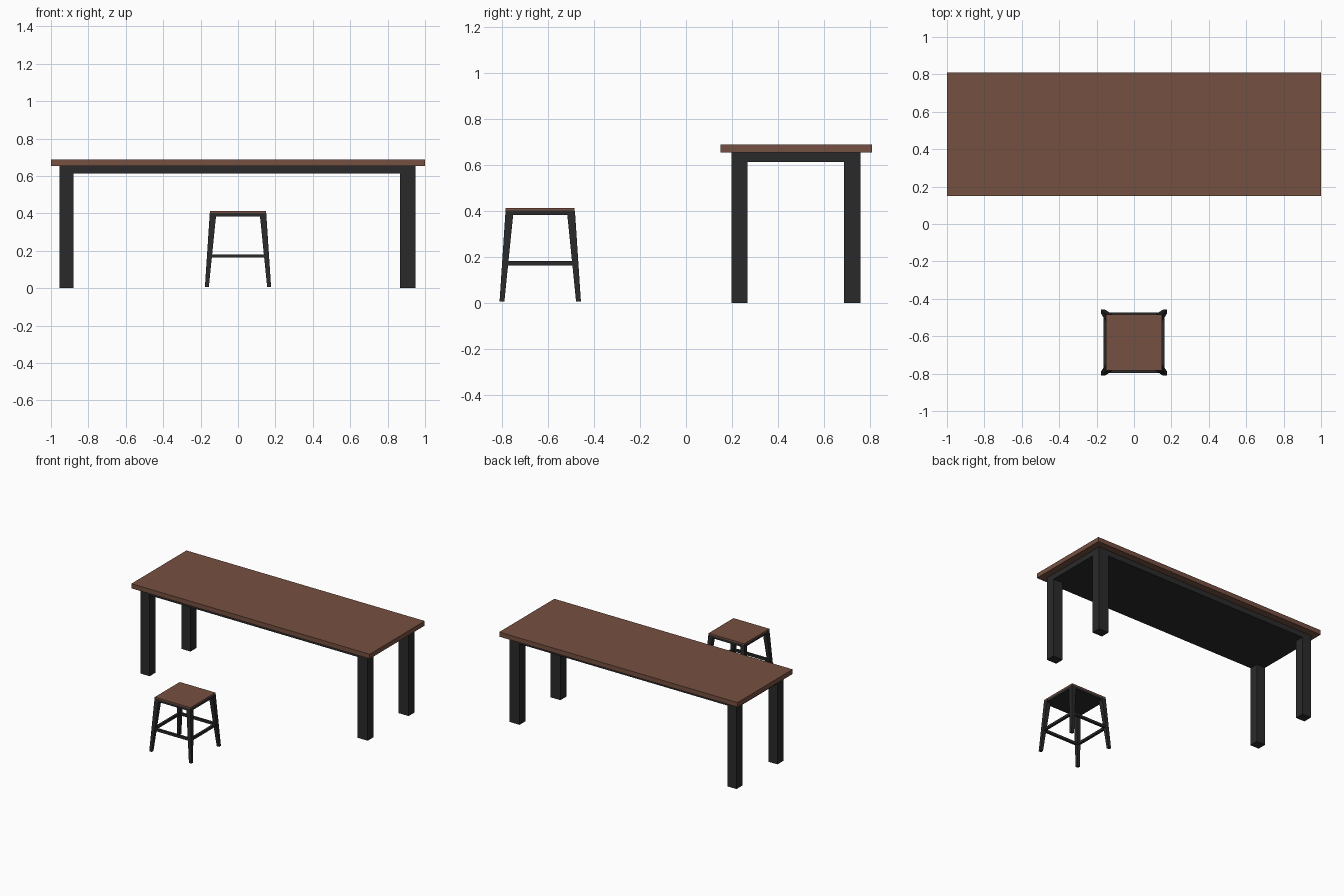
import bpy

if "Cube" in bpy.data.objects:
    bpy.data.objects.remove(bpy.data.objects["Cube"])


def material(name, rgb):
    m = bpy.data.materials.new(name)
    m.diffuse_color = (*rgb, 1)
    m.use_nodes = True
    m.node_tree.nodes["Principled BSDF"].inputs["Base Color"].default_value = m.diffuse_color
    return m


WOOD = material("brown wood", (0.18, 0.08, 0.052))
METAL = material("black metal", (0.023, 0.023, 0.023))


def frustum(name, low, high, z0, z1, mat):
    """Block between two rectangles, each given as (x0, x1, y0, y1)."""
    verts = []
    for (x0, x1, y0, y1), z in ((low, z0), (high, z1)):
        verts += [(x0, y0, z), (x1, y0, z), (x1, y1, z), (x0, y1, z)]
    faces = [(3, 2, 1, 0), (4, 5, 6, 7)]
    faces += [(i, (i + 1) % 4, (i + 1) % 4 + 4, i + 4) for i in range(4)]
    mesh = bpy.data.meshes.new(name)
    mesh.from_pydata(verts, [], faces)
    mesh.materials.append(mat)
    ob = bpy.data.objects.new(name, mesh)
    bpy.context.collection.objects.link(ob)
    return ob


def box(name, x0, x1, y0, y1, z0, z1, mat):
    return frustum(name, (x0, x1, y0, y1), (x0, x1, y0, y1), z0, z1, mat)


# Table: top, solid apron and four square legs
box("table_top", -1, 1, 0.15, 0.81, 0.653, 0.688, WOOD)
box("table_apron", -0.953, 0.948, 0.2, 0.756, 0.612, 0.653, METAL)
for side, x0, x1 in (("left", -0.955, -0.88), ("right", 0.866, 0.95)):
    for end, y0, y1 in (("front", 0.198, 0.268), ("back", 0.688, 0.758)):
        box(f"table_{end}_{side}_leg", x0, x1, y0, y1, 0, 0.653, METAL)

# Stool: seat on a thin base
CY = -0.634
S = 0.15
box("stool_seat", -S, S, CY - S, CY + S, 0.401, 0.412, WOOD)
box("stool_seat_base", -S, S, CY - S, CY + S, 0.383, 0.401, METAL)


def corner(sx, sy, inner, outer):
    """Rectangle in one corner of the stool."""
    xs = sorted((sx * inner, sx * outer))
    ys = sorted((CY + sy * inner, CY + sy * outer))
    return (*xs, *ys)


# Splayed, tapered stool legs
for sx, side in ((-1, "left"), (1, "right")):
    for sy, end in ((-1, "front"), (1, "back")):
        frustum(f"stool_{end}_{side}_leg", corner(sx, sy, 0.156, 0.177),
                corner(sx, sy, 0.116, 0.151), 0.005, 0.4, METAL)

# Ring of four stool rails
A, B = 0.144, 0.162
for s, end, side in ((-1, "front", "left"), (1, "back", "right")):
    a, b = sorted((s * A, s * B))
    box(f"stool_{end}_rail", -0.155, 0.155, CY + a, CY + b, 0.163, 0.181, METAL)
    box(f"stool_{side}_rail", a, b, CY - 0.155, CY + 0.155, 0.163, 0.181, METAL)
